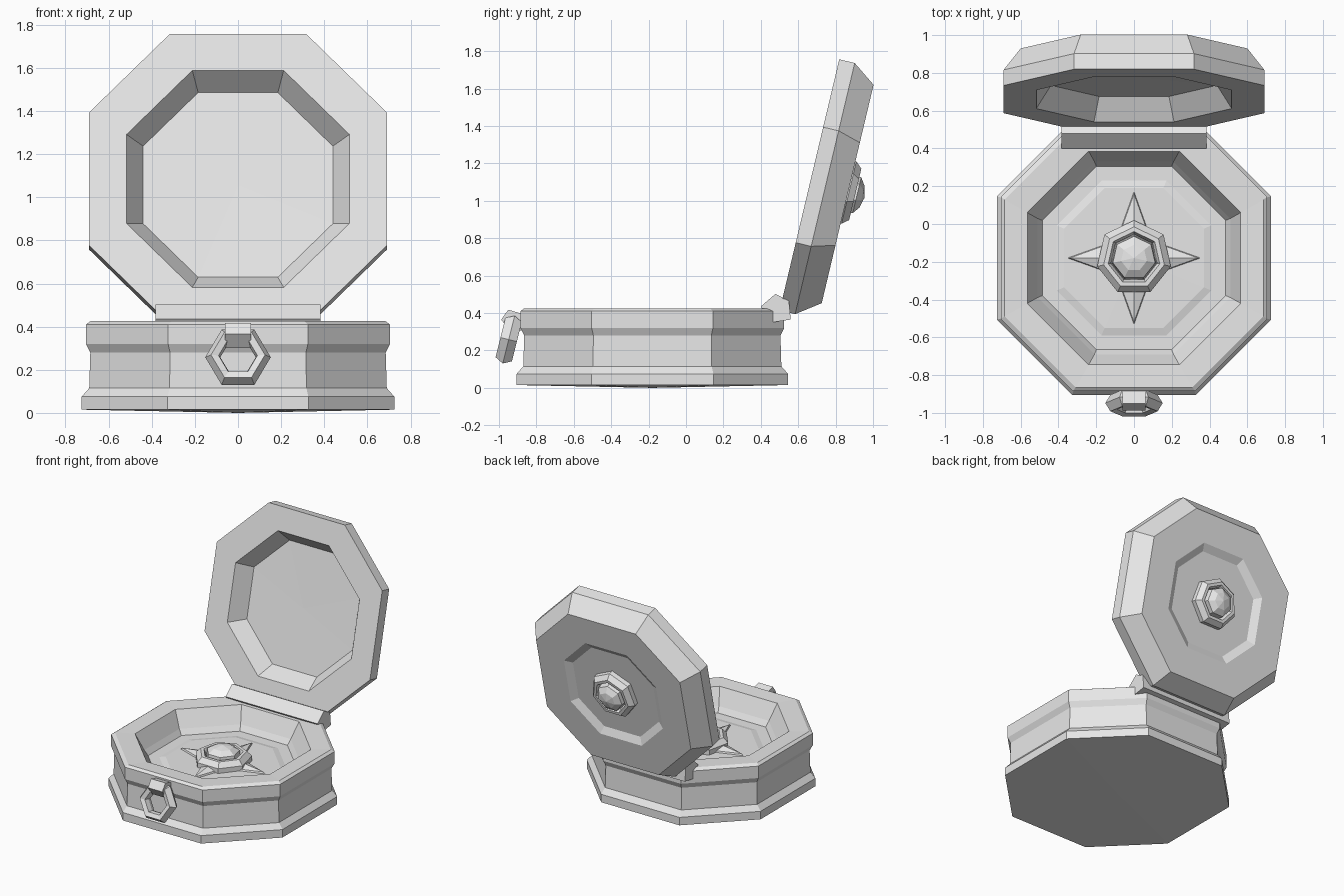
import bpy, bmesh, math
from mathutils import Matrix, Vector

if "Cube" in bpy.data.objects:
    bpy.data.objects.remove(bpy.data.objects["Cube"])

grey = bpy.data.materials.new("plain_grey")
grey.diffuse_color = (0.8, 0.8, 0.8, 1)
grey.use_nodes = True
grey.node_tree.nodes["Principled BSDF"].inputs["Base Color"].default_value = grey.diffuse_color


def finish(name, bm, matrix=Matrix()):
    bmesh.ops.recalc_face_normals(bm, faces=bm.faces)
    mesh = bpy.data.meshes.new(name)
    bm.to_mesh(mesh)
    bm.free()
    mesh.materials.append(grey)
    ob = bpy.data.objects.new(name, mesh)
    ob.matrix_world = matrix
    bpy.context.collection.objects.link(ob)
    return ob


def octagon(a, k, z):
    """Chamfered square: half width a, half length of the straight edges a*k."""
    b = a * k
    return [(a, -b, z), (a, b, z), (b, a, z), (-b, a, z),
            (-a, b, z), (-a, -b, z), (-b, -a, z), (b, -a, z)]


def polygon(n, r, z, phase):
    return [(r * math.cos(phase + math.tau * i / n),
             r * math.sin(phase + math.tau * i / n), z) for i in range(n)]


def loft(name, rings, matrix=Matrix(), closed=False):
    """Skin between rings of points; a one-point ring closes to a tip."""
    bm = bmesh.new()
    vs = [[bm.verts.new(p) for p in ring] for ring in rings]
    pairs = list(zip(vs, vs[1:] + vs[:1])) if closed else list(zip(vs, vs[1:]))
    for a, b in pairs:
        n = max(len(a), len(b))
        for i in range(n):
            j = (i + 1) % n
            if len(a) == 1:
                bm.faces.new((a[0], b[i], b[j]))
            elif len(b) == 1:
                bm.faces.new((a[i], a[j], b[0]))
            else:
                bm.faces.new((a[i], a[j], b[j], b[i]))
    return finish(name, bm, matrix)


def prism(name, outline, half_width):
    """Side outline (y, z) extruded along x."""
    bm = bmesh.new()
    left = [bm.verts.new((-half_width, y, z)) for y, z in outline]
    right = [bm.verts.new((half_width, y, z)) for y, z in outline]
    bm.faces.new(left)
    bm.faces.new(right)
    n = len(outline)
    for i in range(n):
        j = (i + 1) % n
        bm.faces.new((left[i], left[j], right[j], right[i]))
    return finish(name, bm)


def rosette(prefix, matrix, phase, s):
    """Seven-sided setting ring with a domed gem."""
    ring = [(.2, -.01), (.2, .035), (.165, .07), (.14, .07), (.125, .04), (.125, -.01)]
    loft(prefix + "_setting", [polygon(7, r * s, z, phase) for r, z in ring],
         matrix, closed=True)
    gem = [(.125, 0), (.115, .08), (.07, .108)]
    loft(prefix + "_gem", [polygon(7, r * s, z, phase) for r, z in gem]
         + [[(0, 0, .122)]], matrix)


# Box base: plinth, waisted wall, rim, inner wall and stepped floor
base_at = Matrix.Translation((0, -.18, 0))
profile = [(.725, .45, .015), (.725, .45, .075), (.69, .46, .115), (.685, .46, .28),
           (.705, .46, .32), (.705, .46, .41), (.685, .45, .425), (.565, .425, .42),
           (.51, .41, .30), (.485, .41, .26), (.41, .42, .26), (.37, .42, .27)]
loft("box_base", [[(0, 0, 0)]] + [octagon(*p) for p in profile] + [[(0, 0, .272)]],
     base_at)

# Four-pointed star on the floor
star_low, star_high = [], []
for i in range(8):
    r = .36 if i % 2 == 0 else .135
    a = math.tau * i / 8
    star_low.append((r * math.cos(a), r * math.sin(a), .262))
    star_high.append((r * .94 * math.cos(a), r * .94 * math.sin(a), .282))
loft("floor_star", [[(0, 0, .262)], star_low, star_high, [(0, 0, .325)]], base_at)

rosette("floor", Matrix.Translation((0, -.18, .272)), math.pi / 2, 1)

# Lid, leaning back; local z points out of its back
d = Vector((0, .231, .973)).normalized()
n = Vector((0, d.z, -d.y))
lid_at = Matrix(((1, 0, 0, 0), (0, -d.y, n.y, .66),
                 (0, -d.z, n.z, 1.085), (0, 0, 0, 1)))
profile = [(.44, .42, .12), (.517, .41, 0), (.69, .46, 0), (.69, .46, .085),
           (.6, .47, .21), (.385, .45, .21), (.335, .45, .18)]
loft("lid", [[(0, 0, .125)]] + [octagon(*p) for p in profile] + [[(0, 0, .18)]], lid_at)

rosette("lid", lid_at @ Matrix.Translation((0, 0, .18)), -math.pi / 2, .9)

# Hinge bar
prism("hinge", [(.40, .435), (.478, .502), (.55, .465), (.56, .365), (.46, .35)], .383)

# Clasp tab and hanging hexagonal ring
prism("clasp_tab", [(-.988, .365), (-.95, .418), (-.875, .395), (-.86, .31), (-.94, .30)], .06)
ring = [(.152, 0), (.125, .045), (.09, .035), (.082, 0), (.09, -.035), (.125, -.045)]
ring_at = Matrix.Translation((0, -.948, .258)) @ Matrix.Rotation(math.radians(90 - 14), 4, 'X')
loft("clasp_ring", [polygon(6, r, z, 0) for r, z in ring], ring_at, closed=True)
